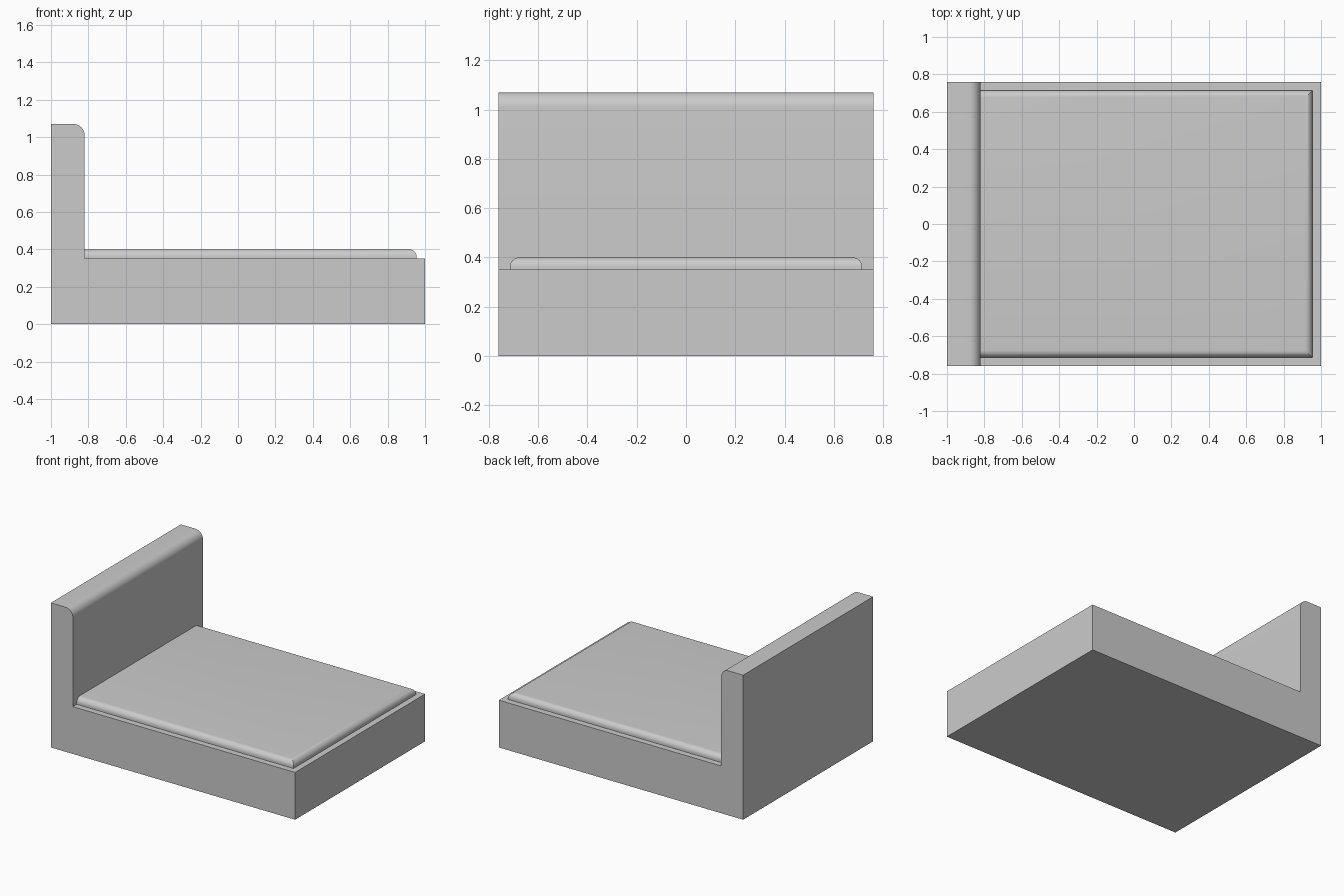
import bpy, bmesh, math

cube = bpy.data.objects.get("Cube")
if cube:
    bpy.data.objects.remove(cube, do_unlink=True)

GREY = (0.6, 0.6, 0.6, 1.0)
HALF_WIDTH = 0.76
DECK = 0.35          # height of the bed base
HEAD_X = -0.82       # inner face of the headboard

mat = bpy.data.materials.new("plain grey")
mat.use_nodes = True
mat.diffuse_color = GREY
mat.node_tree.nodes["Principled BSDF"].inputs["Base Color"].default_value = GREY


def extrude_profile(name, profile, half_width, rounded, radius):
    """Extrude an x-z profile along y and round the edges chosen by a rule."""
    bm = bmesh.new()
    face = bm.faces.new([bm.verts.new((x, -half_width, z)) for x, z in profile])
    grown = bmesh.ops.extrude_face_region(bm, geom=[face])["geom"]
    moved = [v for v in grown if isinstance(v, bmesh.types.BMVert)]
    bmesh.ops.translate(bm, verts=moved, vec=(0, 2 * half_width, 0))
    bmesh.ops.recalc_face_normals(bm, faces=bm.faces)
    edges = [e for e in bm.edges if rounded(*[v.co for v in e.verts])]
    bmesh.ops.bevel(bm, geom=edges, offset=radius, segments=10, profile=0.5,
                    affect='EDGES', clamp_overlap=False)
    mesh = bpy.data.meshes.new(name)
    bm.to_mesh(mesh)
    bm.free()
    mesh.materials.append(mat)
    obj = bpy.data.objects.new(name, mesh)
    bpy.context.collection.objects.link(obj)
    bpy.ops.object.select_all(action='DESELECT')
    obj.select_set(True)
    bpy.context.view_layer.objects.active = obj
    bpy.ops.object.shade_smooth_by_angle(angle=math.radians(30))
    return obj


# Base and headboard: one L-shaped body, rounded along the headboard's inner top edge
top = 1.07
extrude_profile(
    "bed_frame",
    [(-1, 0), (1, 0), (1, DECK), (HEAD_X, DECK), (HEAD_X, top), (-1, top)],
    HALF_WIDTH,
    lambda a, b: all(abs(p.x - HEAD_X) < 1e-4 and p.z > 1 for p in (a, b)),
    0.06)

# Mattress: thin slab, rounded on every top edge except the one at the headboard
mat_top, mat_end = 0.40, 0.955
extrude_profile(
    "mattress",
    [(HEAD_X, DECK), (mat_end, DECK), (mat_end, mat_top), (HEAD_X, mat_top)],
    0.715,
    lambda a, b: min(a.z, b.z) > mat_top - 0.01 and max(a.x, b.x) > 0,
    0.04)
